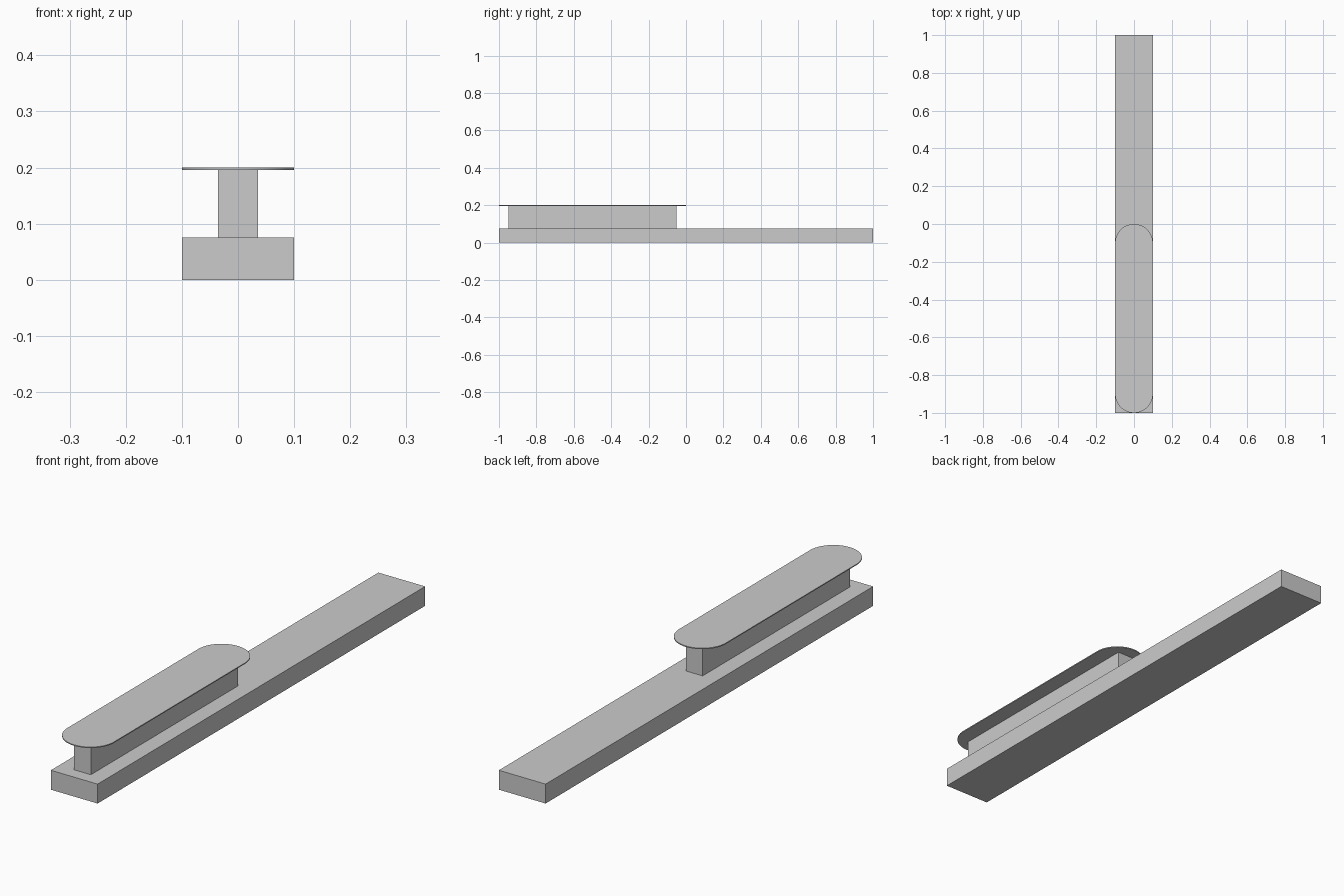
import bpy, bmesh
from math import pi, sin, cos

cube = bpy.data.objects.get("Cube")
if cube:
    bpy.data.objects.remove(cube, do_unlink=True)

grey = bpy.data.materials.new("light grey")
grey.use_nodes = True
colour = (0.6, 0.6, 0.6, 1)
grey.diffuse_color = colour
grey.node_tree.nodes["Principled BSDF"].inputs["Base Color"].default_value = colour


def slab(name, outline, z0, z1):
    """Extrude a flat outline from z0 up to z1."""
    bm = bmesh.new()
    base = bm.faces.new([bm.verts.new((x, y, z0)) for x, y in outline])
    top = bmesh.ops.extrude_face_region(bm, geom=[base])["geom"]
    verts = [v for v in top if isinstance(v, bmesh.types.BMVert)]
    bmesh.ops.translate(bm, verts=verts, vec=(0, 0, z1 - z0))
    bmesh.ops.recalc_face_normals(bm, faces=bm.faces)
    mesh = bpy.data.meshes.new(name)
    bm.to_mesh(mesh)
    bm.free()
    mesh.materials.append(grey)
    obj = bpy.data.objects.new(name, mesh)
    bpy.context.collection.objects.link(obj)
    return obj


def rectangle(half_width, y0, y1):
    return [(-half_width, y0), (half_width, y0), (half_width, y1), (-half_width, y1)]


def stadium(radius, y0, y1, steps=24):
    """Strip along y with a half-round at each end."""
    points = []
    for centre, start in ((y1 - radius, 0), (y0 + radius, pi)):
        for i in range(steps + 1):
            a = start + pi * i / steps
            points.append((radius * cos(a), centre + radius * sin(a)))
    return points


# Long base
slab("base", rectangle(0.1, -1, 1), 0, 0.075)
# Narrow upright standing on the front half of the base
slab("pedestal", rectangle(0.036, -0.95, -0.05), 0.075, 0.196)
# Thin round-ended top
top = slab("top_plate", stadium(0.1, -1, 0), 0.196, 0.2)

# Smooth the round ends, keep the rims sharp
bpy.ops.object.select_all(action="DESELECT")
top.select_set(True)
bpy.context.view_layer.objects.active = top
bpy.ops.object.shade_smooth_by_angle()
